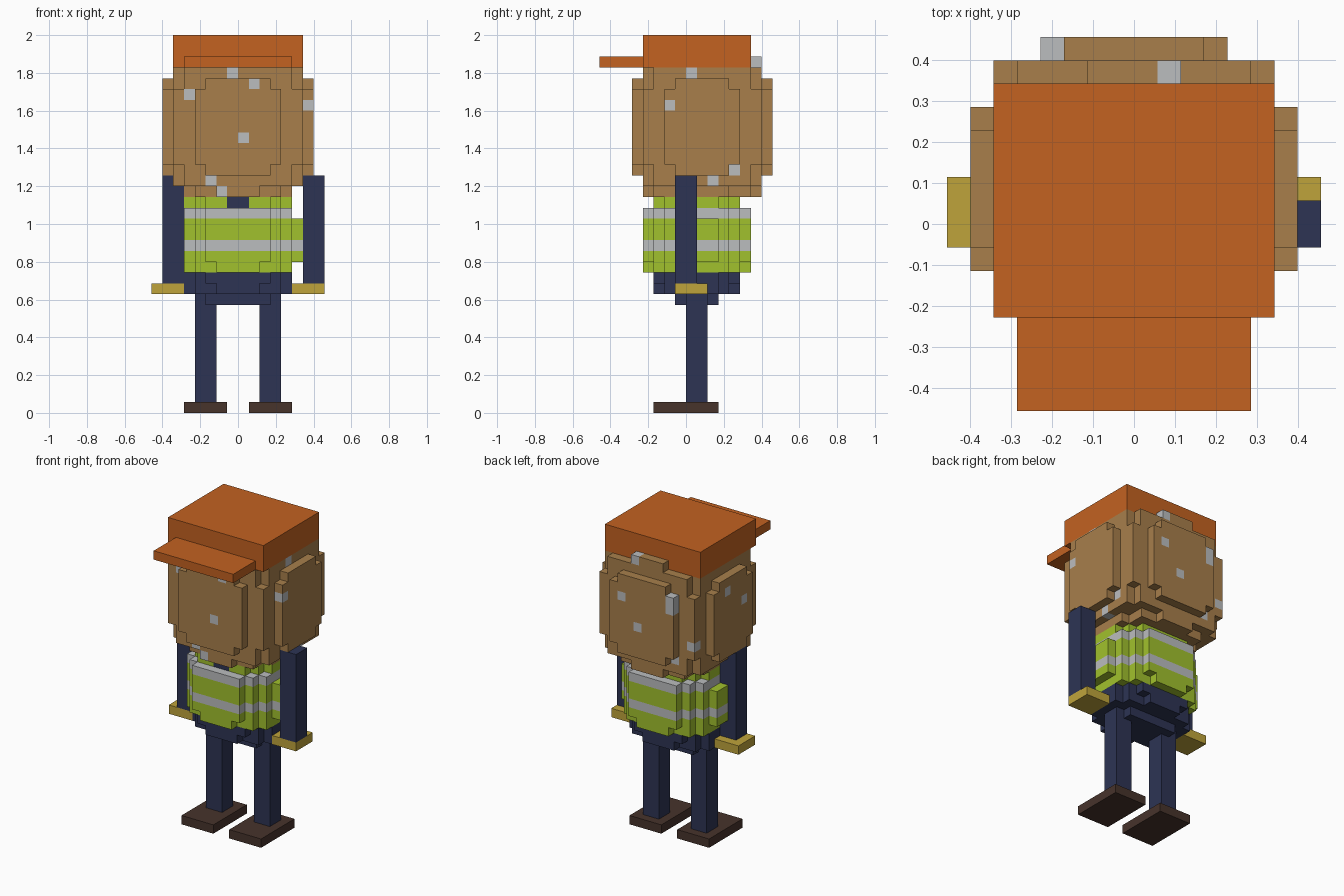
import bpy
import bmesh
from mathutils import Vector

UNIT = 2 / 35  # edge of one block

old = bpy.data.objects.get("Cube")
if old:
    bpy.data.objects.remove(old)


def make_material(name, rgb):
    linear = [((c / 255 + 0.055) / 1.055) ** 2.4 for c in rgb] + [1]
    mat = bpy.data.materials.new(name)
    mat.use_nodes = True
    mat.diffuse_color = linear
    mat.node_tree.nodes["Principled BSDF"].inputs["Base Color"].default_value = linear
    return mat


orange = make_material("orange", (195, 98, 33))
tan = make_material("tan", (168, 127, 75))
silver = make_material("silver", (187, 189, 191))
lime = make_material("lime", (161, 193, 45))
navy = make_material("navy", (45, 52, 84))
gold = make_material("gold", (191, 164, 59))
dark_brown = make_material("dark brown", (71, 51, 43))


def block(x0, x1, y0, y1, z0, z1):
    return {(x, y, z) for x in range(x0, x1) for y in range(y0, y1)
            for z in range(z0, z1)}


def centred(half, y0, y1, z0, z1):
    return block(-half, half, y0, y1, z0, z1)


def build(name, cells, colour, accent=None, rule=None):
    """Skin a set of blocks; blocks that satisfy the rule get the accent."""
    bm = bmesh.new()
    corners = {}

    def corner(p):
        key = tuple(round(c) for c in p)
        if key not in corners:
            corners[key] = bm.verts.new(Vector(key) * UNIT)
        return corners[key]

    for cell in sorted(cells):
        for axis in range(3):
            for side in (0, 1):
                n = Vector((0, 0, 0))
                n[axis] = side * 2 - 1
                if tuple(int(a + b) for a, b in zip(cell, n)) in cells:
                    continue
                u, v = Vector((0, 0, 0)), Vector((0, 0, 0))
                u[(axis + 1) % 3] = v[(axis + 2) % 3] = 1
                o = Vector(cell)
                o[axis] += side
                ring = [o, o + u, o + u + v, o + v]
                if not side:
                    ring.reverse()
                face = bm.faces.new([corner(p) for p in ring])
                face.material_index = int(bool(rule and rule(cell)))
    mesh = bpy.data.meshes.new(name)
    bm.to_mesh(mesh)
    bm.free()
    for mat in (colour, accent):
        if mat:
            mesh.materials.append(mat)
    obj = bpy.data.objects.new(name, mesh)
    bpy.context.collection.objects.link(obj)
    return obj


# Feet and legs
for side, foot_x, leg_x in (("right", -5, -4), ("left", 1, 2)):
    build(side + "_foot", block(foot_x, foot_x + 4, -3, 3, 0, 1), dark_brown)
    build(side + "_leg", block(leg_x, leg_x + 2, 0, 2, 1, 10), navy)

# Arms and hands
arm_cells = set()
for side, arm_x, hand_x in (("right", -7, -8), ("left", 6, 5)):
    arm = block(arm_x, arm_x + 2, -1, 1, 12, 22)
    arm_cells |= arm
    build(side + "_arm", arm, navy)
    build(side + "_hand", block(hand_x, hand_x + 3, -1, 2, 11, 12), gold)

# Trousers, narrowing in steps towards the legs
hips = (centred(5, -1, 3, 11, 13) | centred(4, -2, 4, 11, 13)
        | centred(3, -3, 5, 12, 13) | centred(2, -3, 5, 11, 12)
        | centred(4, 0, 2, 10, 11) | centred(3, -1, 3, 10, 11))
build("trousers", hips, navy)

# Safety vest with two reflective bands
vest = (centred(5, -2, 4, 13, 19) | centred(4, -3, 5, 13, 19)
        | centred(3, -4, 6, 14, 19) | centred(2, -4, 6, 13, 14)
        | centred(6, -1, 3, 14, 18)
        | centred(5, -1, 3, 19, 20) | centred(4, -2, 4, 19, 20)
        | centred(3, -3, 5, 19, 20))
collar = centred(1, -3, 0, 19, 20)
build("vest", vest - arm_cells - collar, lime, silver, lambda c: c[2] in (15, 18))
build("shirt_collar", collar, navy)

# Rounded blocky head
head = (centred(5, -4, 7, 21, 32) | centred(6, -4, 7, 23, 30)
        | centred(6, -3, 6, 21, 32)
        | centred(3, -5, 8, 22, 31) | centred(4, -5, 8, 23, 30)
        | centred(7, -1, 4, 22, 31) | centred(7, -2, 5, 23, 30)
        | centred(2, -4, 7, 20, 21) | centred(4, -3, 6, 20, 21)
        | centred(5, -1, 4, 20, 21) | centred(2, 6, 7, 32, 33))
specks = {
    (-1, -4, 31), (1, -5, 30), (-5, -4, 29), (6, -2, 28), (0, -5, 25),
    (-3, -4, 21), (-2, -4, 20), (5, 0, 31), (5, 4, 22), (5, 2, 21),
    (1, 6, 32), (2, 7, 28), (0, 7, 25), (-4, 7, 29), (-4, 7, 28),
    (-4, 6, 22), (-6, 6, 24), (-7, 2, 29), (-7, -1, 27),
}
build("head", head, tan, silver, lambda c: c in specks)

# Cap with a flat brim
build("cap_crown", centred(6, -4, 6, 32, 35), orange)
build("cap_brim", centred(5, -8, -4, 32, 33), orange)
